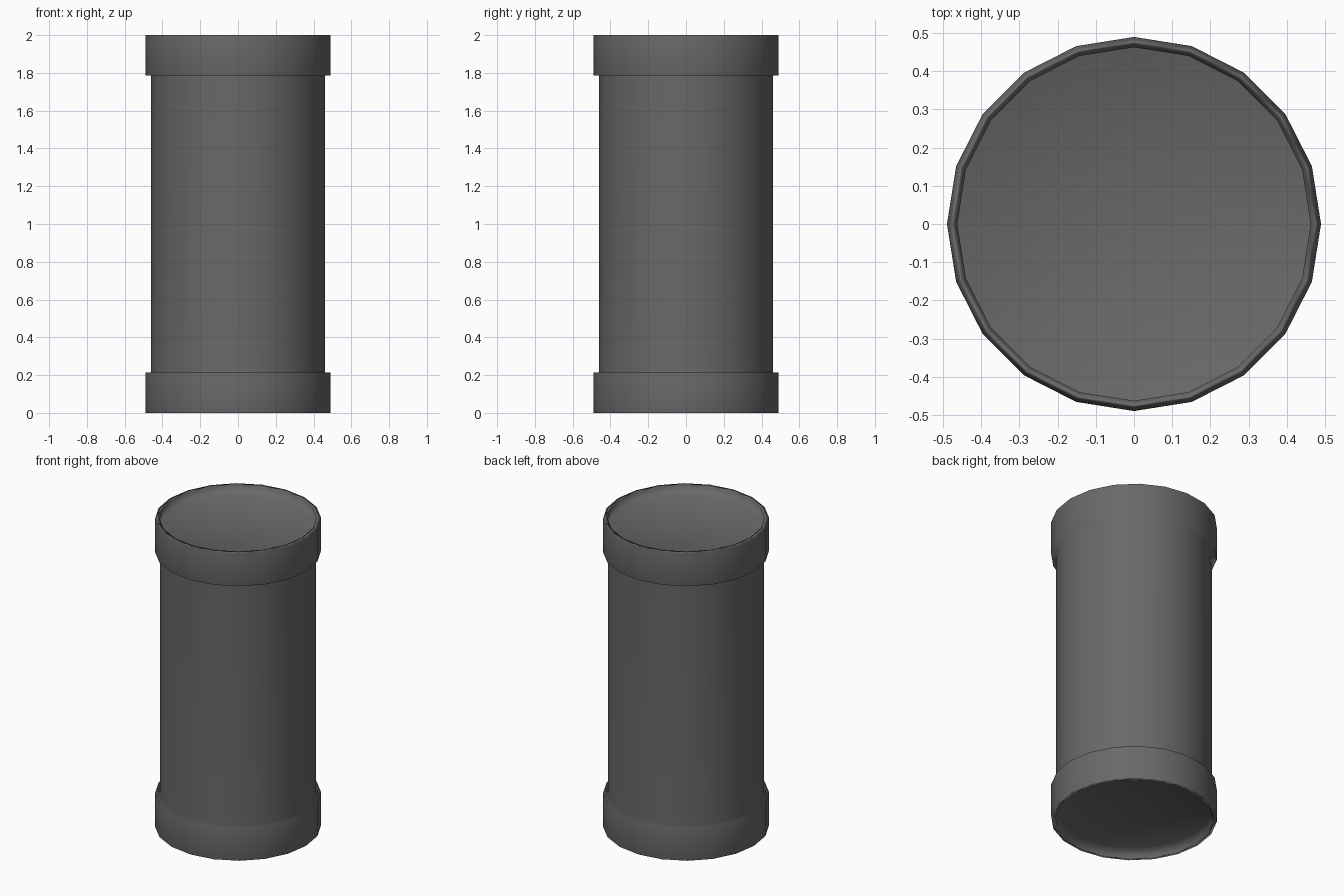
import bpy, bmesh
from math import cos, sin, tau

if "Cube" in bpy.data.objects:
    bpy.data.objects.remove(bpy.data.objects["Cube"])

SIDES = 20
R_BODY, R_BAND, R_LIP = 0.46, 0.49, 0.463
H, BAND, RECESS = 2.0, 0.214, 0.07

# Half profile (radius, z) from the bottom recess to the bottom band's ledge
half = [(R_LIP, RECESS), (R_LIP, 0.0), (R_BAND, 0.0), (R_BAND, BAND), (R_BODY, BAND)]
profile = half + [(r, H - z) for r, z in reversed(half)]

bm = bmesh.new()
rings = [[bm.verts.new((r * cos(tau * i / SIDES), r * sin(tau * i / SIDES), z))
          for i in range(SIDES)] for r, z in profile]

# Banded wall
for a, b in zip(rings, rings[1:]):
    for i in range(SIDES):
        j = (i + 1) % SIDES
        bm.faces.new((a[i], a[j], b[j], b[i]))

# Slightly sunken end discs
for ring, z in ((rings[0], RECESS), (rings[-1], H - RECESS)):
    centre = bm.verts.new((0, 0, z))
    for i in range(SIDES):
        bm.faces.new((ring[i], ring[(i + 1) % SIDES], centre))

bmesh.ops.recalc_face_normals(bm, faces=bm.faces)
for f in bm.faces:
    f.smooth = True

mesh = bpy.data.meshes.new("banded_drum")
bm.to_mesh(mesh)
bm.free()
drum = bpy.data.objects.new("banded_drum", mesh)
bpy.context.collection.objects.link(drum)

# Dark grey finish
grey = bpy.data.materials.new("dark_grey")
grey.diffuse_color = (0.14, 0.14, 0.14, 1)
grey.use_nodes = True
grey.node_tree.nodes["Principled BSDF"].inputs["Base Color"].default_value = grey.diffuse_color
mesh.materials.append(grey)

# Let the large faces control the smooth shading
weighted = drum.modifiers.new("weighted_normals", 'WEIGHTED_NORMAL')
weighted.mode = 'FACE_AREA'
weighted.weight = 50
